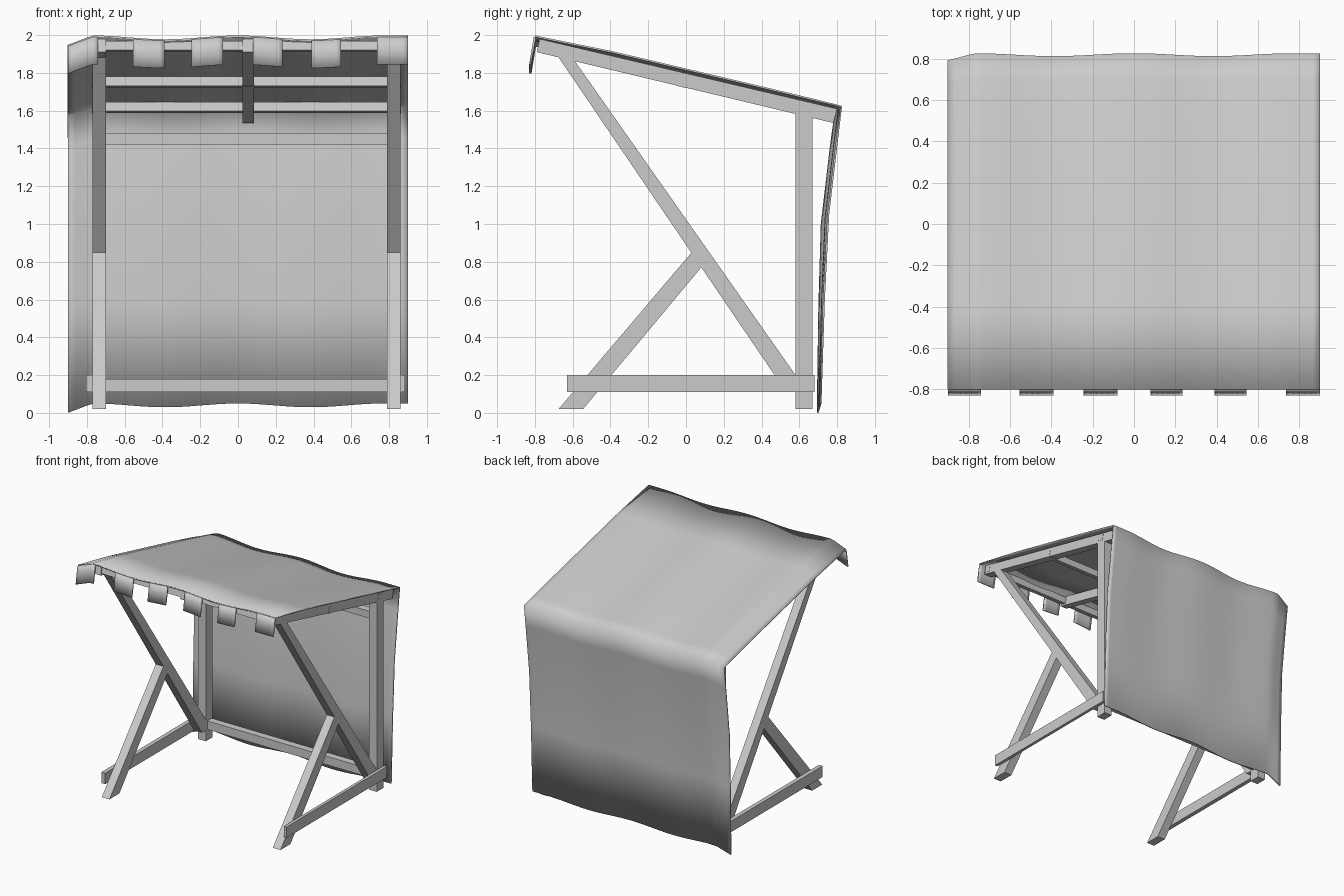
import bpy
import bmesh
import math

cube = bpy.data.objects.get("Cube")
if cube:
    bpy.data.objects.remove(cube, do_unlink=True)


def material(name, rgb):
    mat = bpy.data.materials.new(name)
    mat.use_nodes = True
    mat.diffuse_color = (*rgb, 1)
    mat.node_tree.nodes["Principled BSDF"].inputs["Base Color"].default_value = (*rgb, 1)
    return mat


GREY = material("plain grey", (0.6, 0.6, 0.6))


def finish(name, bm):
    bmesh.ops.recalc_face_normals(bm, faces=bm.faces)
    mesh = bpy.data.meshes.new(name)
    bm.to_mesh(mesh)
    bm.free()
    mesh.materials.append(GREY)
    obj = bpy.data.objects.new(name, mesh)
    bpy.context.collection.objects.link(obj)
    return obj


def prism(name, outline, x0, x1):
    """Extrude a side outline of (y, z) points from x0 to x1."""
    bm = bmesh.new()
    face = bm.faces.new([bm.verts.new((x0, y, z)) for y, z in outline])
    grown = bmesh.ops.extrude_face_region(bm, geom=[face])["geom"]
    moved = [v for v in grown if isinstance(v, bmesh.types.BMVert)]
    bmesh.ops.translate(bm, verts=moved, vec=(x1 - x0, 0, 0))
    return finish(name, bm)


def box(y0, y1, z0, z1):
    return [(y0, z0), (y1, z0), (y1, z1), (y0, z1)]


def tilted_square(y, z, half=0.025, angle=-0.235):
    c, s = math.cos(angle) * half, math.sin(angle) * half
    return [(y - c + s, z - s - c), (y + c + s, z + s - c),
            (y + c - s, z + s + c), (y - c - s, z - s + c)]


# Side frames: post, brace, foot and the rail fixed to the outer face
POST = box(0.58, 0.67, 0.02, 1.59)
BRACE = [(-0.68, 1.89), (-0.59, 1.865), (0.58, 0.2), (0.58, 0.11), (0.53, 0.11)]
FOOT = [(-0.675, 0.02), (-0.545, 0.02), (0.085, 0.775), (0.03, 0.85)]
RAFTER = [(-0.79, 1.91), (-0.775, 1.98), (0.8, 1.61), (0.78, 1.535)]
RAIL = box(-0.63, 0.68, 0.11, 0.2)

for side, x0, x1, r0, r1 in (("right", -0.77, -0.7, -0.805, -0.77),
                             ("left", 0.79, 0.86, 0.86, 0.885)):
    prism(side + "_post", POST, x0, x1)
    prism(side + "_brace", BRACE, x0, x1)
    prism(side + "_foot", FOOT, x0, x1)
    prism(side + "_rafter", RAFTER, x0, x1)
    prism(side + "_bottom_rail", RAIL, r0, r1)
prism("middle_rafter", RAFTER, 0.025, 0.085)

# Crossbars under the roof and between the posts
for name, y, z in (("front", -0.75, 1.94), ("middle", -0.02, 1.75), ("rear", 0.625, 1.617)):
    prism(name + "_roof_bar", tilted_square(y, z), -0.772, 0.862)
prism("upper_back_bar", box(0.6, 0.66, 1.42, 1.48), -0.7, 0.79)
prism("lower_back_bar", box(0.6, 0.66, 0.11, 0.18), -0.7, 0.79)


# Cloth sags between the rafters and droops at one overhanging side
def sag(x):
    if x < -0.77:
        return (x + 0.77) * 0.38
    return -0.01 * (1 - math.cos(math.tau * x / 0.77)) if x < 0.77 else 0


def sheet(name, profile, x0, x1, columns, thickness):
    """Sweep a (y, z, inward pull) profile across x as a thin sagging sheet."""
    bm = bmesh.new()
    rows = []
    for y, z, pull in profile:
        row = []
        for i in range(columns + 1):
            x = x0 + (x1 - x0) * i / columns
            row.append(bm.verts.new((x, y + sag(x) * pull, z + sag(x))))
        rows.append(row)
    for a, b in zip(rows, rows[1:]):
        for i in range(columns):
            bm.faces.new((a[i], a[i + 1], b[i + 1], b[i]))
    obj = finish(name, bm)
    for poly in obj.data.polygons:
        poly.use_smooth = True
    # Thicken toward the frame
    solid = obj.modifiers.new("thickness", "SOLIDIFY")
    solid.thickness = thickness
    solid.offset = 0
    return obj


CLOTH = [(-0.8, 1.993, 0), (-0.4, 1.912, 0), (0, 1.818, 0), (0.45, 1.712, 0),
         (0.7, 1.652, 0.3), (0.822, 1.622, 0.7), (0.8, 1.45, 0.7), (0.753, 1.05, 0.7),
         (0.73, 0.6, 0.5), (0.712, 0.05, 0.3)]
sheet("cloth_cover", CLOTH, -0.9, 0.9, 52, 0.01)

# Hanging tabs along the front edge
TAB = [(-0.8, 1.99, 0), (-0.81, 1.93, 0), (-0.824, 1.845, 0)]
for n, (x0, x1) in enumerate(((-0.9, -0.74), (-0.555, -0.39), (-0.245, -0.08),
                              (0.08, 0.235), (0.39, 0.545), (0.735, 0.9))):
    sheet("front_tab_%d" % (n + 1), TAB, x0, x1, 6, 0.012)
